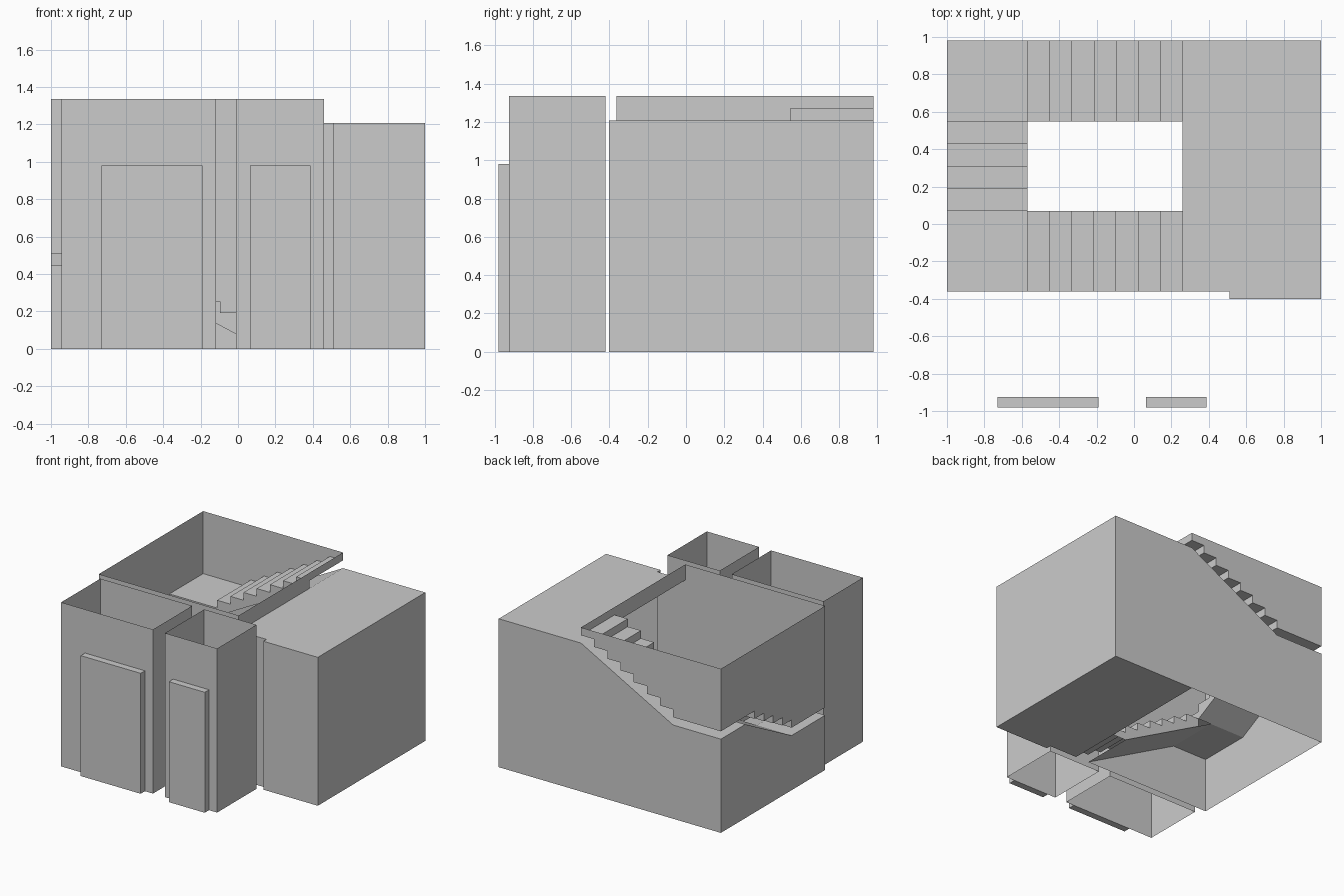
import bpy, bmesh

if "Cube" in bpy.data.objects:
    bpy.data.objects.remove(bpy.data.objects["Cube"])

R = 1.335 / 21            # riser height
X0, X1, X2, X3 = -1.0, -0.57, 0.26, 1.0
Y0, Y1, Y2, Y3 = -0.362, 0.07, 0.547, 0.98
XR, YR = 0.51, -0.402     # lobby front recess
TOP, CEIL = 21 * R, 19 * R


def sheet(name, faces):
    """Object made of thin flat polygons."""
    bm = bmesh.new()
    for f in faces:
        bm.faces.new([bm.verts.new(p) for p in f])
    bmesh.ops.remove_doubles(bm, verts=bm.verts, dist=0.0005)
    bmesh.ops.recalc_face_normals(bm, faces=bm.faces)
    me = bpy.data.meshes.new(name)
    bm.to_mesh(me)
    bm.free()
    ob = bpy.data.objects.new(name, me)
    bpy.context.collection.objects.link(ob)
    return ob


def zigzag(a, b, risers, z):
    """Step profile from a to b: risers at both ends, treads between."""
    d = (b - a) / (risers - 1)
    pts = [(a, z)]
    for i in range(risers):
        pts.append((a + i * d, z + (i + 1) * R))
        if i < risers - 1:
            pts.append((a + (i + 1) * d, z + (i + 1) * R))
    return pts


def on_y(y):
    return lambda p: (p[0], y, p[1])


def on_x(x):
    return lambda p: (x, p[0], p[1])


def strip(path, pa, pb):
    """Faces sweeping a profile between two parallel planes."""
    return [[pa(p), pa(q), pb(q), pb(p)] for p, q in zip(path, path[1:])]


# Step profiles and the sloping undersides
front = zigzag(X2, X1, 8, 0)
left = zigzag(Y1, Y2, 5, 8 * R)
back = zigzag(X1, X2, 8, 13 * R)
tf, tl = (X2 - X1) / 7, (Y2 - Y1) / 4
front_under = [(X2 - tf, 0), (X1, 6 * R), (X1 - tf, 7 * R), (X0, 7 * R)]
left_under = [(Y0, 7 * R), (Y1, 7 * R), (Y2, 11 * R), (Y2 + tl, 12 * R), (Y3, 12 * R)]
back_under = [(X0, 12 * R), (X1, 12 * R), (X2, CEIL)]

# Treads, risers and landings
sheet("front_flight_steps", strip(front, on_y(Y0), on_y(Y1)))
sheet("left_flight_steps", strip(left, on_x(X0), on_x(X1)))
sheet("back_flight_steps", strip(back, on_y(Y2), on_y(Y3)))
for name, ya, yb, z in (("lower_landing", Y0, Y1, 8 * R), ("upper_landing", Y2, Y3, 13 * R)):
    sheet(name, [[(X0, ya, z), (X1, ya, z), (X1, yb, z), (X0, yb, z)]])

# Undersides
sheet("front_flight_underside", strip(front_under, on_y(Y0), on_y(Y1)))
sheet("left_flight_underside", strip(left_under[1:], on_x(X0), on_x(X1)))
sheet("back_flight_underside", strip(back_under[1:], on_y(Y2), on_y(Y3)))

# Inner stringers around the open well
sheet("front_stringer", [[on_y(Y1)(p) for p in front + [(X1, 6 * R), (X2 - tf, 0)]]])
sheet("left_stringer", [[on_x(X1)(p) for p in left + [(Y2, 11 * R), (Y1, 7 * R)]]])
sheet("back_stringer", [[on_y(Y2)(p) for p in back + [(X2, CEIL), (X1, 12 * R)]]])

# Upper stairwell walls with stepped lower edges
sheet("front_upper_wall", [[on_y(Y0)(p) for p in front + [(X0, 8 * R), (X0, TOP), (X2, TOP)]]])
sheet("left_upper_wall", [[on_x(X0)(p) for p in
      [(Y0, 8 * R)] + left + [(Y3, 13 * R), (Y3, TOP), (Y0, TOP)]]])
sheet("back_upper_wall", [[on_y(Y3)(p) for p in [(X0, 13 * R)] + back + [(X0, TOP)]]])
sheet("lobby_header", [[on_x(X2)(p) for p in [(Y0, CEIL), (Y2, CEIL), (Y2, TOP), (Y0, TOP)]]])

# Lower stairwell walls following the undersides
sheet("front_lower_wall", [[on_y(Y0)(p) for p in front_under + [(X0, 0)]]])
sheet("left_lower_wall", [[on_x(X0)(p) for p in left_under + [(Y3, 0), (Y0, 0)]]])
sheet("back_lower_wall", [[on_y(Y3)(p) for p in back_under + [(X3, CEIL), (X3, 0), (X0, 0)]]])

# Lobby floor, ceiling and walls
plan = [(X2, Y0), (XR, Y0), (XR, YR), (X3, YR), (X3, Y3), (X2, Y3)]
for name, z in (("lobby_floor", 0), ("lobby_ceiling", CEIL)):
    sheet(name, [[(x, y, z) for x, y in plan]])
sheet("lobby_walls", [[(*p, 0), (*q, 0), (*q, CEIL), (*p, CEIL)]
                      for p, q in zip(plan[:4], plan[1:5])])

# Lift shafts (open tubes) and their projecting doors
for name, xa, xb, da, db in (("wide_lift", -0.945, -0.118, -0.73, -0.19),
                             ("narrow_lift", -0.01, 0.46, 0.063, 0.387)):
    ya, yb = -0.925, -0.42
    ring = [(xa, ya), (xb, ya), (xb, yb), (xa, yb), (xa, ya)]
    sheet(name + "_shaft", [[(*p, 0), (*q, 0), (*q, TOP), (*p, TOP)]
                            for p, q in zip(ring, ring[1:])])
    h, yf = 0.98, -0.98
    ring = [(da, ya), (da, yf), (db, yf), (db, ya)]
    faces = [[(*p, 0), (*q, 0), (*q, h), (*p, h)] for p, q in zip(ring, ring[1:])]
    faces += [[(*p, z) for p in ring] for z in (0, h)]
    sheet(name + "_door", faces)
